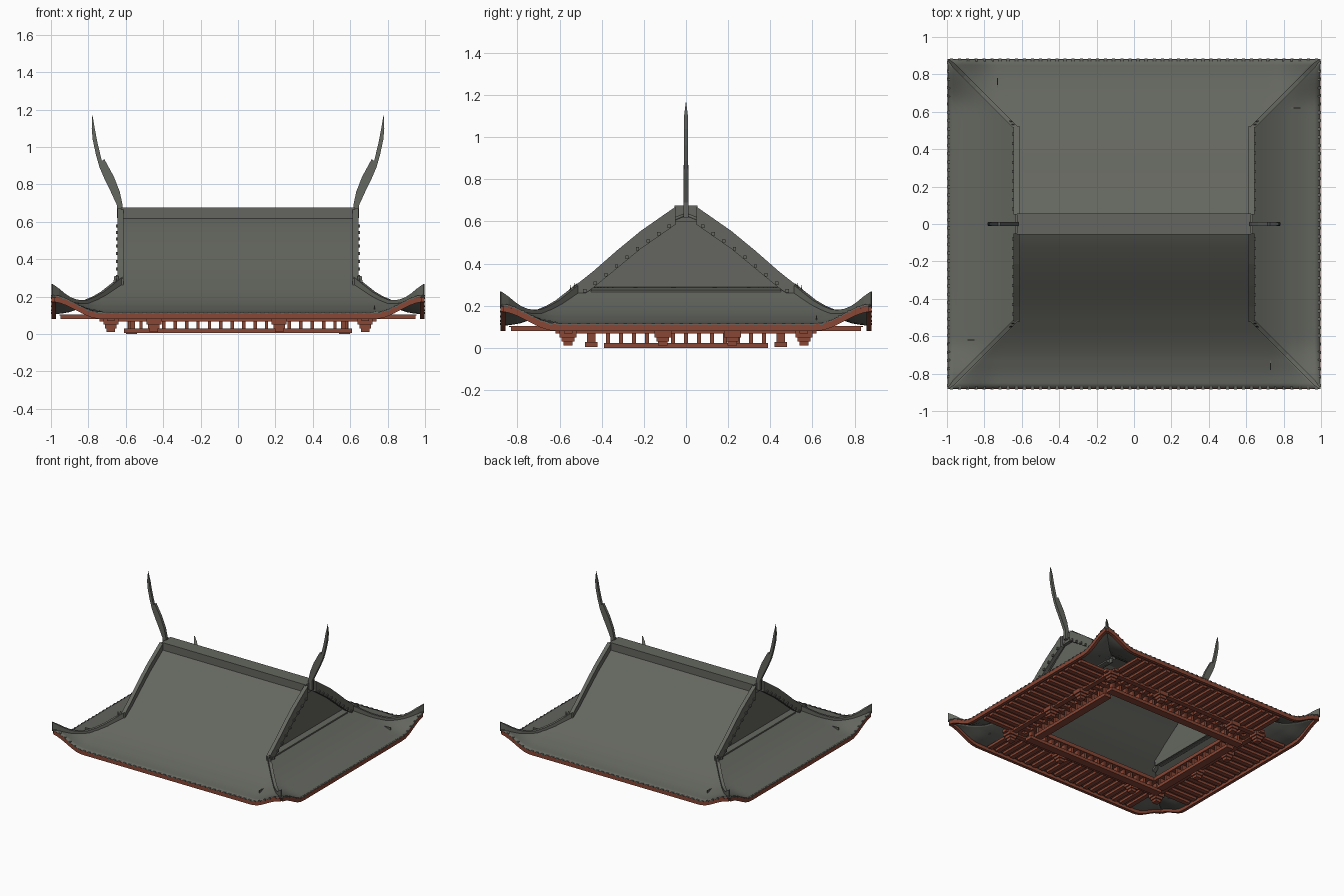
import bpy, bmesh, math
from mathutils import Vector

if "Cube" in bpy.data.objects:
    bpy.data.objects.remove(bpy.data.objects["Cube"])

HX, HY = 0.995, 0.88            # eave half sizes
GX = 0.625                      # half length of the upper roof


def material(name, rgb):
    m = bpy.data.materials.new(name)
    m.diffuse_color = (*rgb, 1)
    m.use_nodes = True
    m.node_tree.nodes["Principled BSDF"].inputs["Base Color"].default_value = m.diffuse_color
    return m


TILE = material("grey tile", (0.128, 0.134, 0.115))
WOOD = material("red timber", (0.25, 0.062, 0.036))


def finish(name, bm, mat, smooth=False, fix=True):
    if fix:
        bmesh.ops.recalc_face_normals(bm, faces=bm.faces)
    me = bpy.data.meshes.new(name)
    bm.to_mesh(me)
    bm.free()
    me.materials.append(mat)
    ob = bpy.data.objects.new(name, me)
    bpy.context.collection.objects.link(ob)
    if smooth:
        bpy.context.view_layer.objects.active = ob
        ob.select_set(True)
        bpy.ops.object.shade_smooth_by_angle(angle=math.radians(30))
        ob.select_set(False)
    return ob


def add_box(bm, x0, x1, y0, y1, z0, z1):
    v = [bm.verts.new((x, y, z)) for x in (x0, x1) for y in (y0, y1) for z in (z0, z1)]
    for f in ((0, 1, 3, 2), (4, 6, 7, 5), (0, 4, 5, 1), (2, 3, 7, 6), (0, 2, 6, 4), (1, 5, 7, 3)):
        bm.faces.new([v[i] for i in f])


def add_bar(bm, path, side, lo, hi, end=1):
    """Rectangular bar along a path; hi may be a function of path fraction."""
    side, rings = Vector(side), []
    for i, p in enumerate(path):
        p = Vector(p)
        h = hi(i / (len(path) - 1)) if callable(hi) else hi
        w = end if i == len(path) - 1 else 1
        rings.append([bm.verts.new(p + s * w * side + Vector((0, 0, z)))
                      for s, z in ((-1, lo), (1, lo), (1, h), (-1, h))])
    for a, b in zip(rings, rings[1:]):
        for k in range(4):
            bm.faces.new((a[k], a[(k + 1) % 4], b[(k + 1) % 4], b[k]))
    bm.faces.new(rings[0])
    bm.faces.new(rings[-1][::-1])


# Roof height by distance from the eave, with upswept corners
SLOPE = [(0, .115), (.08, .125), (.18, .158), (.27, .205), (.36, .265),
         (.44, .32), (.665, .505), (.83, .62), (.88, .64)]


def height(x, y, d):
    for (a, za), (b, zb) in zip(SLOPE, SLOPE[1:]):
        if d <= b + 1e-6:
            z = za + (zb - za) * (d - a) / (b - a)
            break
    u = max(0, 1 - max(HX - abs(x), HY - abs(y)) / 0.26)
    return z + 0.095 * u * u * (3 - 2 * u) * max(0, 1 - d / .3)


def side_point(k, u, d, half_min=0):
    """Point on slope k (0 front, 1 right, 2 back, 3 left), u in -1..1 along it."""
    depth, half = ((HY, HX), (HX, HY))[k % 2]
    w = max(half - d, half_min)
    x, y = ((u * w, d - depth), (depth - d, u * w),
            (-u * w, depth - d), (d - depth, -u * w))[k]
    return Vector((x, y, height(x, y, d)))


US = [-1, -.97, -.94, -.91, -.88, -.85, -.82, -.79, -.75, -.7, -.4]
US = US + [0] + [-u for u in reversed(US)]
DS = [0, .03, .06, .09, .12, .15, .18, .225, .27, .315, .37]

# Roof sheets: long slopes reach the ridge, short slopes stop under the gables
for k, label in enumerate(("front", "right", "back", "left")):
    ds = DS + ([.44, .55, .665, .75, .83, .88] if k % 2 == 0 else [.40])
    bm = bmesh.new()
    grid = [[bm.verts.new(side_point(k, u, d, GX if k % 2 == 0 else 0)) for u in US] for d in ds]
    for r, s in zip(grid, grid[1:]):
        for i in range(len(US) - 1):
            bm.faces.new((r[i], r[i + 1], s[i + 1], s[i]))
    sheet = finish(label + "_roof_slope", bm, TILE, True, False)
    mod = sheet.modifiers.new("thickness", 'SOLIDIFY')
    mod.thickness, mod.offset = 0.012, -1

# Eave fascia in timber and low tile ends set into the roof edge
fascia, ends = bmesh.new(), bmesh.new()
for k in range(4):
    side = (0, .012, 0) if k % 2 == 0 else (.012, 0, 0)
    add_bar(fascia, [side_point(k, u, .0105) for u in US], side, -.036, -.005)
    n = 46 if k % 2 == 0 else 40
    for i in range(n):
        p = side_point(k, -0.985 + 1.97 * i / (n - 1), 0.004)
        add_box(ends, p.x - .008, p.x + .008, p.y - .008, p.y + .008, p.z - .008, p.z + .001)
finish("eave_fascia", fascia, WOOD)
finish("tile_ends", ends, TILE)

# Ridge, gable rakes, rake studs and hip ridges
bm = bmesh.new()
add_box(bm, -GX, GX, -.055, .055, .60, .675)
finish("main_ridge", bm, TILE)
rakes, studs, hips, gables, spikes, stubs = [bmesh.new() for _ in range(6)]
for sx in (-1, 1):
    for sy in (-1, 1):
        path = [(sx * .628, sy * (HY - d), height(0, HY - d, d)) for d in (.355, .44, .55, .665, .75, .83)]
        add_bar(rakes, path, (.015, 0, 0), -.035, lambda t: .035 + .015 * min(1, t * 3))
        for i in range(9):
            d = .40 + i * .05
            y, z = sy * (HY - d), height(0, HY - d, d)
            add_box(studs, sx * .646 - .007, sx * .646 + .007, y - .008, y + .008, z - .03, z - .014)
        hip = [(sx * (HX - d), sy * (HY - d), height(HX - d, HY - d, d)) for d in reversed(DS)]
        add_bar(hips, hip, (.008, -sx * sy * .008, 0), -.01,
                lambda t: .014 + (.02 if t < .5 else .044) * (2 * t - 1) ** 2, .3)
        for px, py in ((.645, .53), (.655, .545)):
            add_bar(spikes, [(sx * px, sy * py, .26), (sx * (px + .008), sy * (py + .01), .25)],
                    (.006, 0, 0), 0, lambda t: .05 - .04 * t)
        # Small low stubs on the skirt near each corner
        if sx == sy:
            z = height(.865, .62, HX - .865)
            add_box(stubs, sx * .865 - .025, sx * .865 + .025, sy * .62 - .003, sy * .62 + .003, z - .01, z + .012)
        else:
            z = height(.73, .755, HY - .755)
            add_box(stubs, sx * .73 - .003, sx * .73 + .003, sy * .755 - .025, sy * .755 + .025, z - .01, z + .012)
    # Recessed gable wall and its base beam
    tri = [(.47, .24), (.47, .29), (.215, .475), (.05, .60), (-.05, .60), (-.215, .475), (-.47, .29), (-.47, .24)]
    a = [gables.verts.new((sx * .60, y, z)) for y, z in tri]
    b = [gables.verts.new((sx * .59, y, z)) for y, z in tri]
    gables.faces.new(a)
    gables.faces.new(b[::-1])
    for i in range(8):
        j = (i + 1) % 8
        gables.faces.new((a[i], b[i], b[j], a[j]))
    add_box(gables, sx * .62 - .016, sx * .62 + .016, -.45, .45, .24, .275)
finish("gable_rakes", rakes, TILE)
finish("rake_studs", studs, TILE)
finish("hip_ridges", hips, TILE)
finish("hip_spikes", spikes, TILE)
finish("corner_stubs", stubs, TILE)
finish("gable_walls", gables, TILE)

# Curved horn finials: (x, z) for outer and inner edges
OUTER = [(.648, .62), (.648, .69), (.68, .76), (.714, .83), (.74, .89), (.76, .96), (.777, 1.04), (.782, 1.10)]
INNER = [(.615, .62), (.617, .69), (.632, .76), (.663, .84), (.715, .935), (.728, .925), (.753, 1.03), (.766, 1.10)]
bm = bmesh.new()
for sx in (-1, 1):
    rings = []
    for i, (o, n) in enumerate(zip(OUTER, INNER)):
        t = .012 - .0004 * i
        rings.append([bm.verts.new((sx * x, y, z)) for (x, z), y in ((o, -t), (o, t), (n, t), (n, -t))])
    tip = bm.verts.new((sx * .779, 0, 1.175))
    for a, b in zip(rings, rings[1:]):
        for k in range(4):
            bm.faces.new((a[k], a[(k + 1) % 4], b[(k + 1) % 4], b[k]))
    for k in range(4):
        bm.faces.new((rings[-1][k], rings[-1][(k + 1) % 4], tip))
    bm.faces.new(rings[0])
finish("horn_finials", bm, TILE)

# Rafters and soffit boards on each side, leaving the corners open
raft, soff = bmesh.new(), bmesh.new()
for s in (-1, 1):
    def span(a, b):
        return sorted((s * a, s * b))
    for i in range(20):
        x = -.646 + i * .068
        add_box(raft, x - .018, x + .018, *span(.46, .83), .08, .1)
    for i in range(16):
        y = -.525 + i * .07
        add_box(raft, *span(.58, .95), y - .018, y + .018, .08, .1)
    add_box(soff, -.66, .66, *span(.42, .84), .098, .104)
    add_box(soff, *span(.54, .955), -.54, .54, .0985, .1035)
finish("rafters", raft, WOOD)
finish("soffit_boards", soff, WOOD)

# Inner ring: lower beam, short posts, upper beam; outer ring: beam on brackets
ring, posts, brackets = bmesh.new(), bmesh.new(), bmesh.new()


def bracket(x, y):
    for w, z0, z1 in ((.022, .01, .03), (.03, .03, .05), (.04, .05, .082)):
        add_box(brackets, x - w, x + w, y - w, y + w, z0, z1)


for s in (-1, 1):
    y, x = s * .45, s * .57
    add_box(ring, -.61, .61, y - .03, y + .03, .004, .028)
    add_box(ring, x - .03, x + .03, -.39, .39, 0, .024)
    add_box(ring, -.60, .60, y - .03, y + .03, .075, .1)
    add_box(ring, x - .03, x + .03, -.45, .45, .076, .0995)
    add_box(ring, -.74, .74, s * .56 - .02, s * .56 + .02, .068, .09)
    add_box(ring, s * .68 - .02, s * .68 + .02, -.62, .62, .069, .089)
    for i in range(20):
        px = -.58 + i * 1.16 / 19
        add_box(posts, px - .009, px + .009, y - .02, y + .02, .02, .08)
    for i in range(13):
        py = -.37 + i * .74 / 12
        add_box(posts, x - .02, x + .02, py - .009, py + .009, .02, .08)
    for bx in (-.68, -.45, .22, .68):
        bracket(bx, s * .56)
    for by in (-.11, .22):
        bracket(s * .68, by)
finish("ring_beams", ring, WOOD)
finish("short_posts", posts, WOOD)
finish("brackets", brackets, WOOD)
